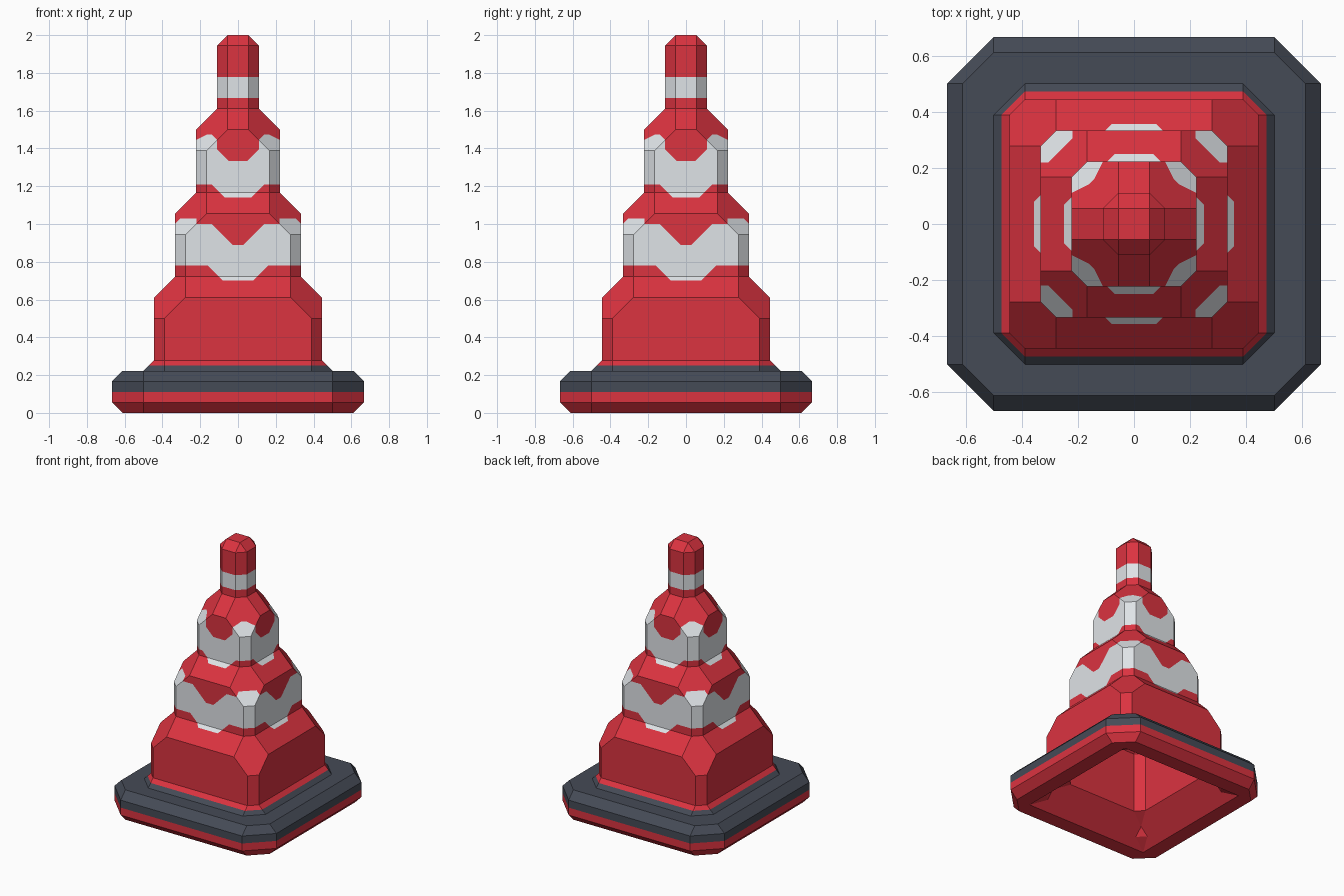
import bpy, bmesh

if "Cube" in bpy.data.objects:
    bpy.data.objects.remove(bpy.data.objects["Cube"])

U = 1 / 18  # modelling grid: the cone is 36 units tall


def material(name, rgb):
    m = bpy.data.materials.new(name)
    m.diffuse_color = (*rgb, 1)
    m.use_nodes = True
    m.node_tree.nodes["Principled BSDF"].inputs["Base Color"].default_value = m.diffuse_color
    return m


MATS = [material("red", (0.71, 0.033, 0.051)),
        material("light_grey", (0.74, 0.77, 0.80)),
        material("dark_grey", (0.060, 0.070, 0.094))]


def clamp(v, lo, hi):
    return max(lo, min(hi, v))


def loft(rings, cap_first, cap_last):
    """Loft octagons given as (z, half width, half length of straight side)."""
    bm = bmesh.new()
    loops = []
    for z, h, s in rings:
        pts = [(h, -s), (h, s), (s, h), (-s, h), (-h, s), (-h, -s), (-s, -h), (s, -h)]
        loops.append([bm.verts.new((x * U, y * U, z * U)) for x, y in pts])
    for a, b in zip(loops, loops[1:]):
        for i in range(8):
            j = (i + 1) % 8
            bm.faces.new((a[i], a[j], b[j], b[i]))
    if cap_first:
        bm.faces.new(loops[0][::-1])
    if cap_last:
        bm.faces.new(loops[-1])
    bmesh.ops.remove_doubles(bm, verts=bm.verts, dist=1e-4)
    return bm


def cut(bm, co, no, lo, hi):
    """Cut the faces lying between two heights with a plane."""
    faces = [f for f in bm.faces if lo < f.calc_center_median().z < hi]
    geom = set(faces)
    for f in faces:
        geom.update(f.edges)
        geom.update(f.verts)
    bmesh.ops.bisect_plane(bm, geom=list(geom), dist=1e-5, plane_co=co, plane_no=no)


def cut_levels(bm, levels):
    for z in levels:
        cut(bm, (0, 0, z), (0, 0, 1), -1, 3)


def cut_slanted(bm, c, lo, hi):
    """Cut along z = c + |x| and z = c + |y|."""
    for s in (-1, 1):
        cut(bm, (0, 0, c), (s, 0, 1), lo, hi)
        cut(bm, (0, 0, c), (0, s, 1), lo, hi)


def cut_upright(bm, d, lo, hi):
    for s in (-d, d):
        cut(bm, (s, 0, 0), (1, 0, 0), lo, hi)
        cut(bm, (0, s, 0), (0, 1, 0), lo, hi)


def finish(bm, name, rule):
    for f in bm.faces:
        f.material_index = rule(f.calc_center_median())
    me = bpy.data.meshes.new(name)
    bm.to_mesh(me)
    bm.free()
    for m in MATS:
        me.materials.append(m)
    bpy.context.collection.objects.link(bpy.data.objects.new(name, me))


def stripe_rule(p):
    a, z = min(abs(p.x), abs(p.y)), p.z
    if 2 * U < z < 4.5 * U:                       # rubber foot
        return 2
    if 12 * U < z < 19 * U:                       # lower stripe
        top = 1.03 if a > 0.22 else clamp(0.86 + a, 0.89, 1.0)
        return int(clamp(0.62 + a, 0.70, 0.78) < z < top)
    if 20 * U < z < 28 * U:                       # middle stripe
        top = min(1.335 + a, 1.475) if a > 0.11 else max(1.285 + a, 1.333)
        return int(clamp(1.07 + a, 1.14, 1.21) < z < top)
    return int(30 * U < z < 32 * U)               # upper stripe


# Outer shell: foot, three stepped tiers and the tip
shell = loft([(0, 9, 9), (0, 11, 9), (1, 12, 9), (3, 12, 9), (4, 11, 9),
              (4, 9, 7), (5, 8, 7),
              (9, 8, 7), (11, 8, 5), (13, 6, 5),
              (17, 6, 5), (19, 6, 3), (21, 4, 3),
              (25, 4, 3), (27, 4, 1), (29, 2, 1),
              (35, 2, 1), (36, 1, 1)], False, True)
cut_levels(shell, (2 * U, 4.5 * U, 0.66, 0.70, 0.78, 0.89, 1.0, 1.03,
                   20 * U, 1.14, 1.21, 1.333, 1.475, 30 * U, 32 * U))
for c in (0.62, 0.86):
    cut_slanted(shell, c, 0.66, 1.04)
cut_upright(shell, 0.22, 0.88, 1.04)
for c in (1.07, 1.285, 1.335):
    cut_slanted(shell, c, 20 * U, 1.5)
cut_upright(shell, 0.11, 1.3, 1.5)
finish(shell, "cone_shell", stripe_rule)

# Hollow underside following the tiers, facing inwards
cavity = loft([(28, 1, 1), (27, 2, 1), (21, 2, 1), (20, 3, 3), (19, 4, 3),
               (13, 4, 3), (12, 5, 5), (11, 6, 5), (3, 6, 5),
               (2, 7, 7), (1, 8, 7), (0, 9, 9)], True, False)
finish(cavity, "inner_cavity", lambda p: 0)
